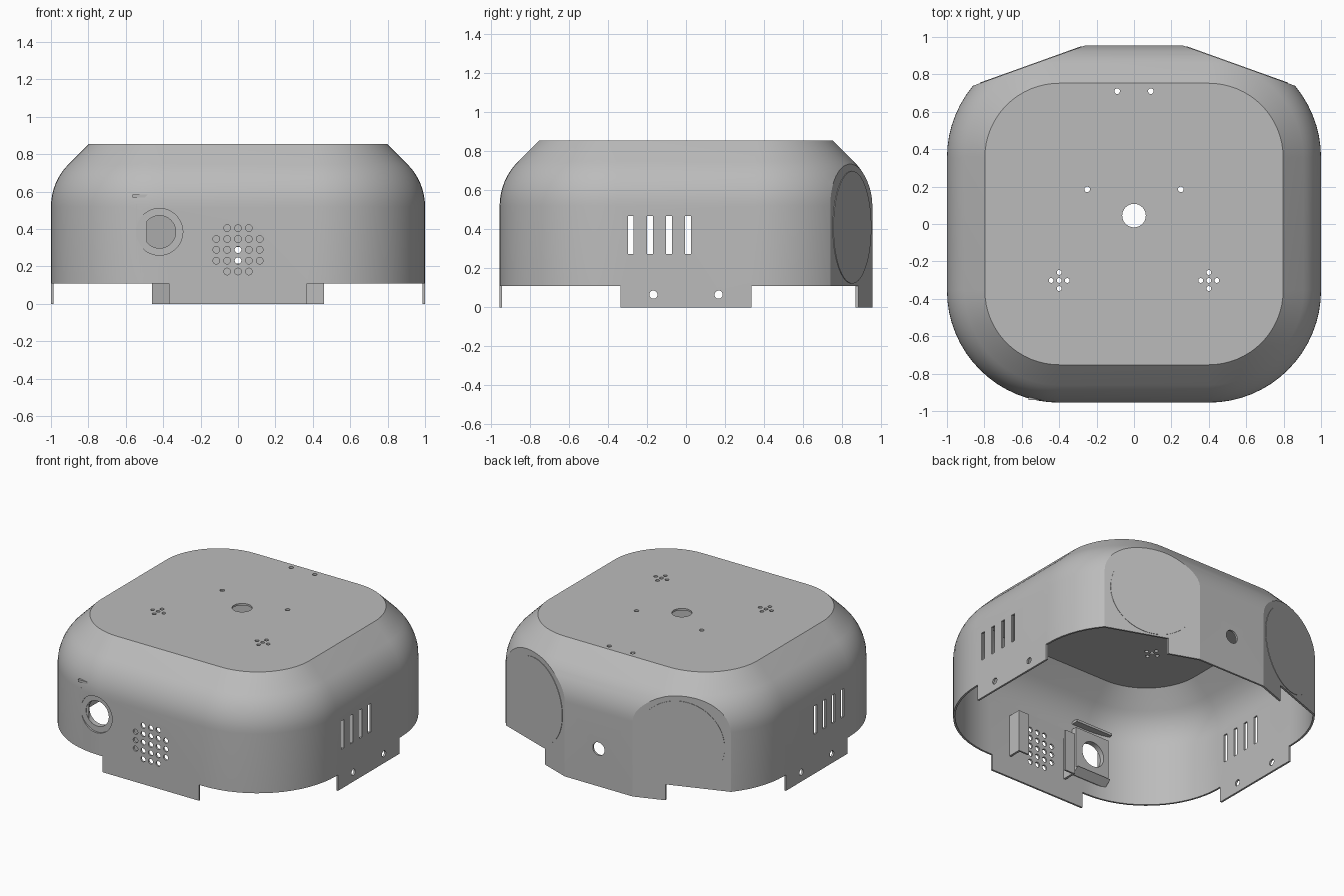
import bpy, bmesh, math
from mathutils import Matrix, Vector

if "Cube" in bpy.data.objects:
    bpy.data.objects.remove(bpy.data.objects["Cube"])

grey = bpy.data.materials.new("light grey plastic")
grey.use_nodes = True
grey.diffuse_color = (0.5, 0.5, 0.5, 1)
grey.node_tree.nodes["Principled BSDF"].inputs["Base Color"].default_value = (0.5, 0.5, 0.5, 1)

WALL = 0.013
TOP = 0.855
CORNER = (0.4, 0.355)            # centre of each rounded corner
FACET_N = Vector((0.338, 0.941, 0))
FACET_P = Vector((0.26, 0.955, 0))
CAM = (-0.42, 0.385)             # front port, x and z


def add_object(name, bm):
    bmesh.ops.recalc_face_normals(bm, faces=bm.faces)
    mesh = bpy.data.meshes.new(name)
    bm.to_mesh(mesh)
    bm.free()
    mesh.materials.append(grey)
    obj = bpy.data.objects.new(name, mesh)
    bpy.context.collection.objects.link(obj)
    return obj


def box(bm, lo, hi):
    lo, hi = Vector(lo), Vector(hi)
    m = Matrix.Translation((lo + hi) / 2) @ Matrix.Diagonal((hi - lo).to_4d())
    bmesh.ops.create_cube(bm, size=1, matrix=m)


def rod(bm, start, end, radius, sides=24):
    start, end = Vector(start), Vector(end)
    axis = end - start
    m = Matrix.Translation((start + end) / 2) @ axis.to_track_quat('Z', 'Y').to_matrix().to_4x4()
    bmesh.ops.create_cone(bm, cap_ends=True, segments=sides, radius1=radius,
                          radius2=radius, depth=axis.length, matrix=m)


def subtract(obj, cutter):
    cutter.hide_render = True
    mod = obj.modifiers.new("cut", 'BOOLEAN')
    mod.operation, mod.solver, mod.object = 'DIFFERENCE', 'EXACT', cutter
    bpy.context.view_layer.update()
    dg = bpy.context.evaluated_depsgraph_get()
    mesh = bpy.data.meshes.new_from_object(obj.evaluated_get(dg))
    obj.modifiers.clear()
    obj.data = mesh
    bpy.data.objects.remove(cutter)


def outline(bm, inset, z, steps=16):
    """Rounded rectangle ring, drawn corner by corner."""
    ring = []
    for q, (sx, sy) in enumerate(((1, 1), (-1, 1), (-1, -1), (1, -1))):
        for i in range(steps + 1):
            a = math.pi / 2 * (q + i / steps)
            r = 0.6 - inset
            ring.append(bm.verts.new((sx * CORNER[0] + r * math.cos(a),
                                      sy * CORNER[1] + r * math.sin(a), z)))
    return ring


def dome(name, t, bottom):
    """Solid rounded housing shrunk by t, with two flat facets at the back."""
    bm = bmesh.new()
    r = 0.32 - t
    profile = [(t, bottom)]
    for i in range(9):
        a = math.pi / 4 * i / 8
        profile.append((0.32 - r * math.cos(a), 0.52 + r * math.sin(a)))
    inset, z = profile[-1]
    profile.append((inset + TOP - t - z, TOP - t))
    rings = [outline(bm, *p) for p in profile]
    for low, high in zip(rings, rings[1:]):
        for i in range(len(low)):
            j = (i + 1) % len(low)
            bm.faces.new((low[i], low[j], high[j], high[i]))
    bm.faces.new(rings[0][::-1])
    bm.faces.new(rings[-1])
    for side in (1, -1):
        n = Vector((side * FACET_N.x, FACET_N.y, 0)).normalized()
        p = Vector((side * FACET_P.x, FACET_P.y, 0)) - n * t
        cut = bmesh.ops.bisect_plane(bm, geom=bm.verts[:] + bm.edges[:] + bm.faces[:],
                                     plane_co=p, plane_no=n, clear_outer=True)
        edges = [e for e in cut["geom_cut"] if isinstance(e, bmesh.types.BMEdge)]
        bmesh.ops.edgeloop_fill(bm, edges=edges)
    return add_object(name, bm)


# Hollow housing
housing = dome("housing", 0, 0)
subtract(housing, dome("housing_cavity", WALL, -0.1))

# Openings in the housing
bm = bmesh.new()
for s in (1, -1):
    # notches that leave four tabs along the rim
    for edge, y0, y1 in ((0.37, -1.2, -0.335), (0.46, 0.335, 1.2)):
        xs = sorted((s * edge, s * 1.2))
        box(bm, (xs[0], y0, -0.2), (xs[1], y1, 0.11))
    # holes in the top
    rod(bm, (s * 0.25, 0.185, 0.7), (s * 0.25, 0.185, 1), 0.015)
    rod(bm, (s * 0.09, 0.71, 0.7), (s * 0.09, 0.71, 1), 0.015)
    for dx, dy in ((0, 0), (1, 0), (-1, 0), (0, 1), (0, -1)):
        x, y = s * 0.4 + dx * 0.043, -0.302 + dy * 0.043
        rod(bm, (x, y, 0.7), (x, y, 1), 0.013, 16)
    # screw holes in the side tabs
    rod(bm, (-1.2, s * 0.167, 0.065), (1.2, s * 0.167, 0.065), 0.021)
rod(bm, (0, 0.045, 0.7), (0, 0.045, 1), 0.063, 40)
rod(bm, (0, 0.6, 0.26), (0, 1.2, 0.26), 0.045, 32)
# side vents
for i in range(4):
    y = -0.283 + i * 0.098
    box(bm, (-1.2, y - 0.015, 0.272), (1.2, y + 0.015, 0.468))
# speaker grille
for i in range(-2, 3):
    for j in range(-2, 3):
        if abs(i) + abs(j) < 4:
            x, z = i * 0.058, 0.289 + j * 0.058
            rod(bm, (x, -1.2, z), (x, -0.8, z), 0.018, 16)
# front port recess
rod(bm, (CAM[0], -1.2, CAM[1]), (CAM[0], -0.935, CAM[1]), 0.125, 48)
subtract(housing, add_object("openings", bm))

# Mount behind the front port, with a ledge above and a sloped foot
bm = bmesh.new()
box(bm, (-0.545, -0.937, 0.24), (-0.28, -0.9, 0.53))
mount = add_object("port_mount", bm)
bm = bmesh.new()
rod(bm, (CAM[0], -1.2, CAM[1]), (CAM[0], -0.7, CAM[1]), 0.087, 48)
subtract(mount, add_object("port_hole", bm))

bm = bmesh.new()
box(bm, (-0.565, -0.942, 0.568), (-0.28, -0.89, 0.585))
ledge = add_object("port_ledge", bm)

bm = bmesh.new()
box(bm, (-0.545, -0.935, 0.2), (-0.28, -0.88, 0.24))
for v in bm.verts:
    if v.co.y > -0.9 and v.co.z < 0.22:
        v.co.y = -0.93
foot = add_object("port_foot", bm)

# Speaker rails on either side of the grille
rails = []
for name, s in (("left", 1), ("right", -1)):
    bm = bmesh.new()
    for inner, outer, y0, y1 in ((0.215, 0.23, -0.945, -0.86), (0.15, 0.23, -0.86, -0.848)):
        xs = sorted((s * inner, s * outer))
        box(bm, (xs[0], y0, 0.15), (xs[1], y1, 0.44))
    rails.append(add_object(name + "_speaker_rail", bm))

# Thin round plates on the back facets
plates = []
for name, s in (("left", 1), ("right", -1)):
    bm = bmesh.new()
    n = Vector((s * FACET_N.x, FACET_N.y, 0)).normalized()
    c = Vector((s * 0.5525, 0.85, 0.41))
    rod(bm, c - n * 0.003, c + n * 0.003, 0.288, 64)
    plates.append(add_object(name + "_back_plate", bm))

# Smooth shading with sharp edges kept
bpy.ops.object.select_all(action='DESELECT')
for obj in [housing, mount, ledge, foot] + rails + plates:
    obj.select_set(True)
bpy.context.view_layer.objects.active = housing
bpy.ops.object.shade_smooth_by_angle(angle=math.radians(15))
